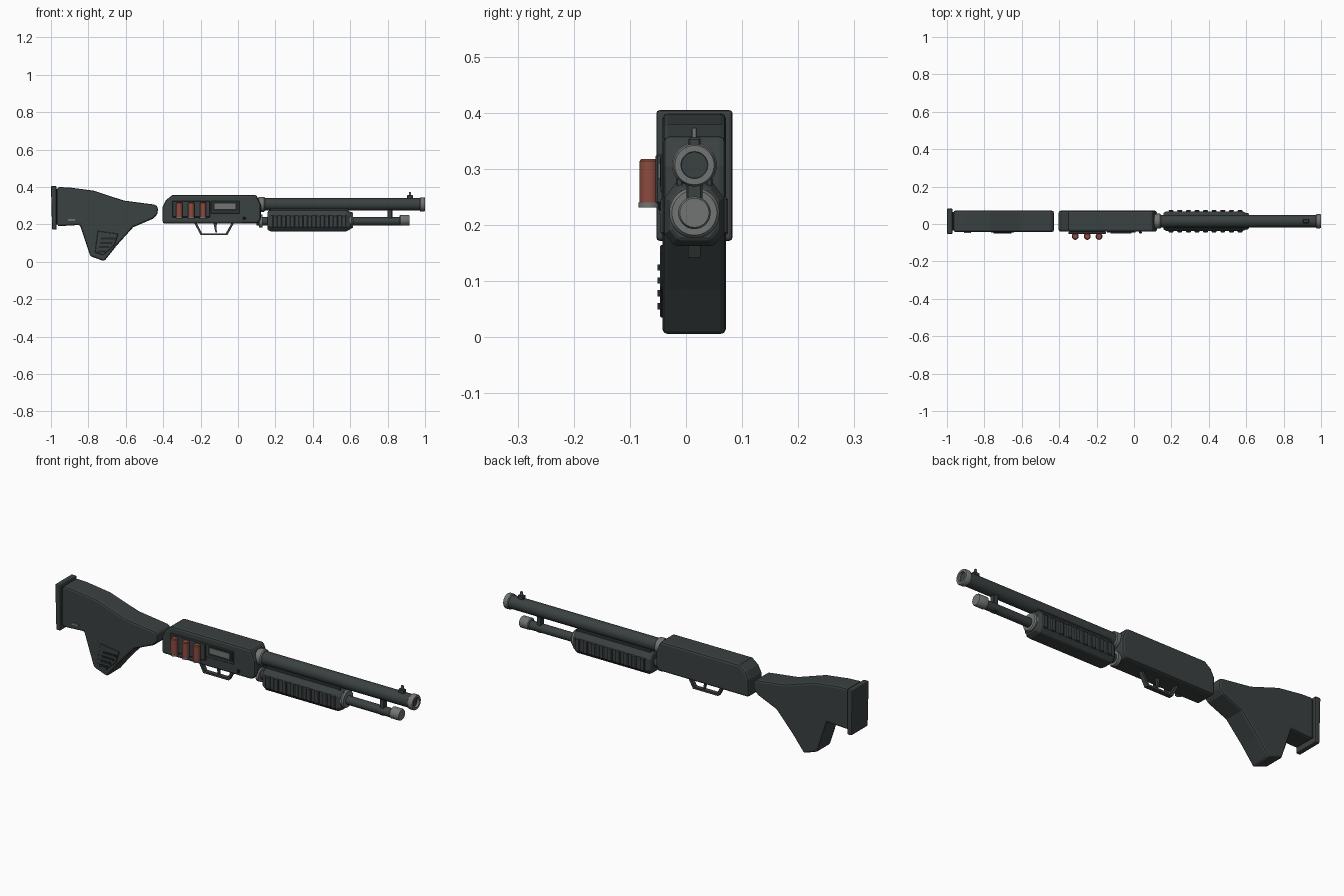
import bpy, bmesh, math
from mathutils import Vector, Matrix

if "Cube" in bpy.data.objects:
    bpy.data.objects.remove(bpy.data.objects["Cube"])

CY = 0.015          # centre plane of the body
BARREL_Z, TUBE_Z = 0.307, 0.217


def material(name, rgb):
    m = bpy.data.materials.new(name)
    m.diffuse_color = (*rgb, 1)
    m.use_nodes = True
    m.node_tree.nodes["Principled BSDF"].inputs["Base Color"].default_value = m.diffuse_color
    return m


BODY = material("dark_polymer", (0.043, 0.052, 0.052))
BLACK = material("near_black", (0.018, 0.02, 0.02))
STEEL = material("grey_steel", (0.17, 0.175, 0.175))
RED = material("shell_red", (0.26, 0.07, 0.05))


def finish(name, bm, mat, bevel=0, segments=1):
    bmesh.ops.recalc_face_normals(bm, faces=bm.faces)
    mesh = bpy.data.meshes.new(name)
    bm.to_mesh(mesh)
    bm.free()
    ob = bpy.data.objects.new(name, mesh)
    bpy.context.collection.objects.link(ob)
    mesh.materials.append(mat)
    if bevel:
        b = ob.modifiers.new("bevel", 'BEVEL')
        b.width, b.segments, b.limit_method = bevel, segments, 'ANGLE'
        b.angle_limit = math.radians(40)
    return ob


def prism(name, points, lo, hi, mat, axis='y', bevel=0, segments=1):
    """Extrude an (x, z) profile along y, or a (y, z) profile along x."""
    bm = bmesh.new()
    def place(p, d):
        return (p[0], d, p[1]) if axis == 'y' else (d, p[0], p[1])
    a = [bm.verts.new(place(p, lo)) for p in points]
    b = [bm.verts.new(place(p, hi)) for p in points]
    bm.faces.new(a)
    bm.faces.new(b)
    n = len(points)
    for i in range(n):
        bm.faces.new((a[i], a[(i + 1) % n], b[(i + 1) % n], b[i]))
    return finish(name, bm, mat, bevel, segments)


def box(name, x, y, z, mat, bevel=0):
    return prism(name, [(x[0], z[0]), (x[1], z[0]), (x[1], z[1]), (x[0], z[1])],
                 y[0], y[1], mat, bevel=bevel)


def lathe(name, profile, origin, mat, axis='x', sides=32):
    """Revolve (distance, radius) pairs around an axis through origin."""
    bm = bmesh.new()
    rings = []
    for d, r in profile:
        ring = []
        for i in range(sides):
            t = 2 * math.pi * (i + 0.5) / sides
            u, v = r * math.cos(t), r * math.sin(t)
            off = Vector((d, u, v)) if axis == 'x' else Vector((u, v, d))
            ring.append(bm.verts.new(Vector(origin) + off))
        rings.append(ring)
    for p, q in zip(rings, rings[1:]):
        for i in range(sides):
            j = (i + 1) % sides
            bm.faces.new((p[i], p[j], q[j], q[i]))
    bm.faces.new(rings[0])
    bm.faces.new(rings[-1])
    ob = finish(name, bm, mat)
    bpy.context.view_layer.objects.active = ob
    ob.select_set(True)
    bpy.ops.object.shade_smooth_by_angle(angle=math.radians(35))
    ob.select_set(False)
    return ob


# Stock with integral grip, and its butt pad
prism("stock", [(-.965, .19), (-.965, .40), (-.9, .397), (-.77, .38), (-.61, .327),
                (-.44, .305), (-.428, .29), (-.43, .255), (-.455, .23), (-.56, .185),
                (-.65, .085), (-.715, .003), (-.79, .03), (-.845, .197)],
      -.042, .071, BODY, bevel=.011, segments=2)
prism("butt_pad", [(-.994, .172), (-.97, .172), (-.97, .405), (-1.0, .405)],
      -.053, .083, BODY, bevel=.006, segments=2)
box("butt_joint", (-.975, -.955), (-.036, .065), (.2, .39), BLACK)

# Grip panel with raised slits, and a small stock stud
prism("grip_panel", [(-.75, .165), (-.64, .15), (-.66, .09), (-.72, .035), (-.765, .05)],
      -.046, -.04, BODY, bevel=.002)
for i in range(4):
    z = .05 + i * .023
    box(f"grip_slit_{i}", (-.75 + i * .006, -.705 + i * .017), (-.051, -.045),
        (z, z + .011), BLACK)
box("stock_stud", (-.91, -.872), (-.047, -.04), (.219, .229), STEEL)

# Receiver
prism("receiver", [(-.403, .205), (-.403, .295), (-.385, .33), (-.35, .358), (.098, .358),
                   (.122, .305), (.122, .225), (.105, .205)],
      -.041, .071, BODY, bevel=.011, segments=2)
box("port_frame", (-.145, .008), (-.045, -.04), (.258, .325), BODY, .002)
box("port_recess", (-.136, -.001), (-.0465, -.044), (.27, .319), BLACK)
box("bolt", (-.125, -.013), (-.05, -.046), (.283, .311), STEEL)
box("receiver_pin", (.026, .042), (-.05, -.04), (.226, .24), BLACK, .003)

# Shell holder and three shells
box("shell_holder", (-.35, -.15), (-.054, -.04), (.238, .326), BODY, .003)
for i, x in enumerate((-.314, -.25, -.187)):
    lathe(f"shell_{i}", [(.24, .017), (.314, .017), (.318, .014)],
          (x, -.066, 0), RED, 'z', 20)
    lathe(f"shell_base_{i}", [(.231, .0185), (.24, .0185)],
          (x, -.066, 0), STEEL, 'z', 20)

# Trigger and its guard
prism("trigger_guard", [(-.235, .21), (-.2, .142), (-.057, .142), (-.02, .21),
                        (-.033, .21), (-.065, .152), (-.192, .152), (-.222, .21)],
      .004, .026, BODY)
prism("trigger", [(-.132, .21), (-.112, .21), (-.116, .18), (-.112, .157), (-.12, .155),
                  (-.126, .18)], .009, .021, BODY)

# Barrel, receiver nut and muzzle ring with a recessed bore
b0 = (0, CY, BARREL_Z)
lathe("barrel", [(.1, .033), (.978, .033)], b0, BODY)
lathe("barrel_nut", [(.11, .04), (.139, .04), (.144, .036)], b0, STEEL)
lathe("muzzle_ring", [(.98, .023), (.972, .034), (.975, .038), (.995, .038), (1.0, .035),
                      (1.0, .024), (.985, .023)], b0, STEEL)
lathe("bore", [(.978, .0232), (.988, .0232)], b0, BODY)

# Front sight
box("sight_base", (.903, .936), (.004, .026), (.334, .356), BODY, .003)
box("sight_post", (.913, .926), (.01, .02), (.35, .374), STEEL, .002)

# Magazine tube, collars and end cap
t0 = (0, CY, TUBE_Z)
lathe("magazine_tube", [(.1, .022), (.88, .022)], t0, BODY)
lathe("rear_collar", [(.112, .035), (.13, .035)], t0, STEEL)
lathe("pump_collar", [(.585, .045), (.607, .045), (.614, .04)], (0, CY, .222), STEEL)
lathe("tube_cap", [(.864, .025), (.868, .029), (.912, .029), (.917, .026)],
      (0, CY, .222), STEEL)
box("barrel_clamp", (.80, .825), (.001, .029), (.196, .295), BODY, .003)

# Pump grip: eight-sided body, tapered at both ends, with slats on each side
section = [(-.035, .163), (.035, .163), (.053, .185), (.053, .248), (.032, .277),
           (-.032, .277), (-.053, .248), (-.053, .185)]
bm = bmesh.new()
rings = []
for x, s in ((.157, .84), (.175, 1), (.58, 1), (.602, .8)):
    rings.append([bm.verts.new((x, CY + y * s, .22 + (z - .22) * s)) for y, z in section])
for p, q in zip(rings, rings[1:]):
    for i in range(8):
        bm.faces.new((p[i], p[i - 1], q[i - 1], q[i]))
bm.faces.new(rings[0])
bm.faces.new(rings[-1])
finish("pump_grip", bm, BODY, .004)
for side in (-1, 1):
    for i in range(9):
        x = .185 + i * .046
        y = sorted((CY + side * .05, CY + side * .06))
        box(f"pump_slat_{side}_{i}", (x, x + .027), y, (.183, .25), BODY, .004)
    # Upper rails that hug the barrel
    y = sorted((CY + side * .02, CY + side * .033))
    box(f"pump_rail_{side}", (.17, .59), y, (.26, .284), BODY, .003)
